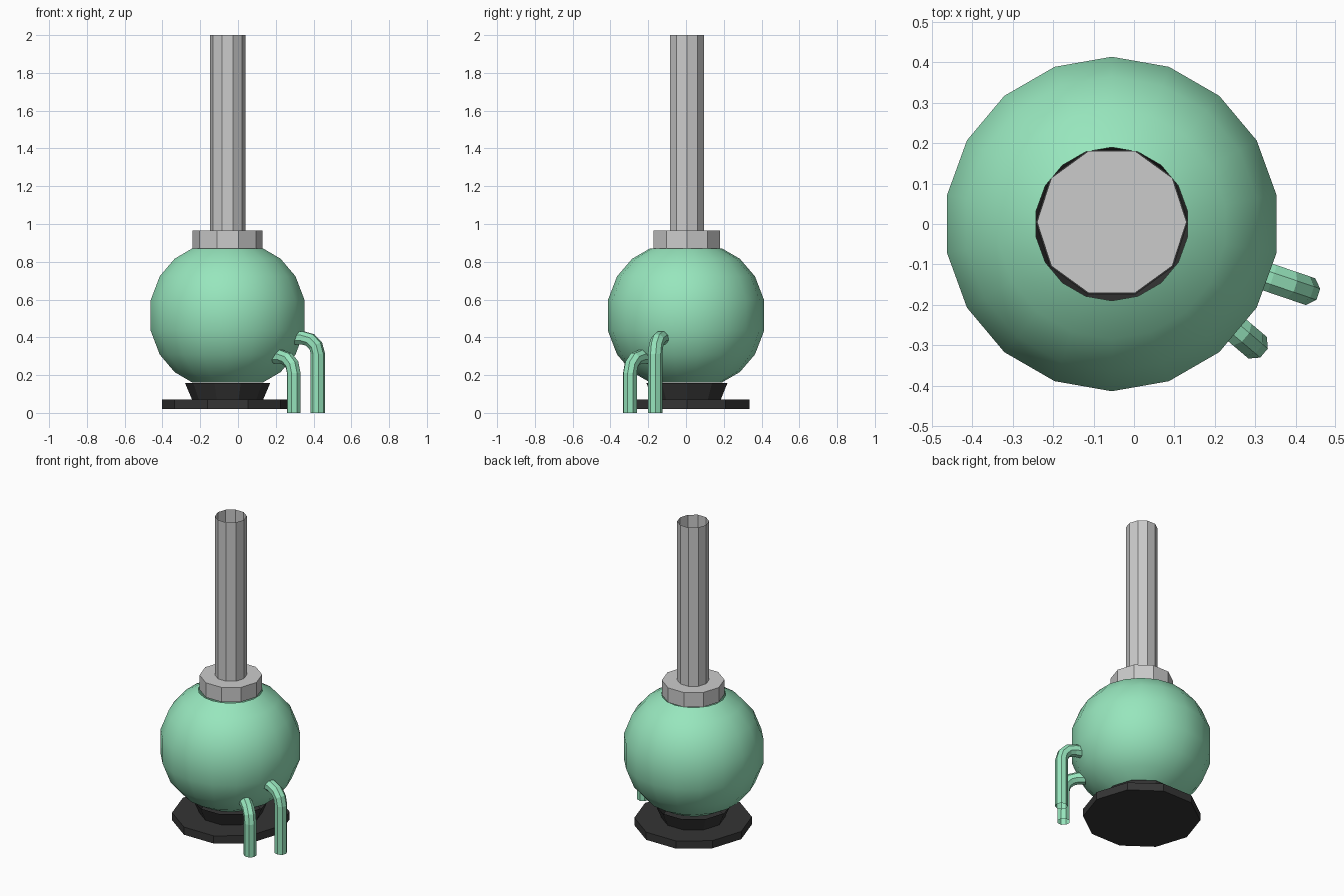
import bpy, bmesh, math
from mathutils import Vector

if "Cube" in bpy.data.objects:
    bpy.data.objects.remove(bpy.data.objects["Cube"])

CX = -0.055


def material(name, rgb):
    m = bpy.data.materials.new(name)
    m.diffuse_color = (*rgb, 1)
    m.use_nodes = True
    m.node_tree.nodes["Principled BSDF"].inputs["Base Color"].default_value = m.diffuse_color
    return m


GREEN = material("pale_green", (0.31, 0.79, 0.51))
DARK = material("dark_grey", (0.035, 0.035, 0.035))


def skin(name, rings, mat=None, smooth=None, cap_start=False, cap_end=False):
    """Bridge a series of equal-sized rings of points into one surface."""
    bm = bmesh.new()
    loops = [[bm.verts.new(p) for p in ring] for ring in rings]
    n = len(loops[0])
    for a, b in zip(loops, loops[1:]):
        for i in range(n):
            j = (i + 1) % n
            bm.faces.new((a[i], a[j], b[j], b[i]))
    if cap_start:
        bm.faces.new(loops[0][::-1])
    if cap_end:
        bm.faces.new(loops[-1])
    mesh = bpy.data.meshes.new(name)
    bm.to_mesh(mesh)
    bm.free()
    ob = bpy.data.objects.new(name, mesh)
    bpy.context.collection.objects.link(ob)
    if mat:
        mesh.materials.append(mat)
    if smooth:
        bpy.ops.object.select_all(action='DESELECT')
        ob.select_set(True)
        bpy.context.view_layer.objects.active = ob
        bpy.ops.object.shade_smooth_by_angle(angle=math.radians(smooth))
    return ob


def lathe(name, profile, sides, cy=0.005, start=0.0, **kw):
    """Revolve (radius, z) pairs about the vertical axis of the body."""
    angles = [math.radians(start) + math.tau * i / sides for i in range(sides)]
    rings = [[(CX + r * math.cos(a), cy + r * math.sin(a), z) for a in angles]
             for r, z in profile]
    return skin(name, rings, **kw)


def drain_pipe(name, angle, reach, height, bend=0.085, radius=0.038, sides=8):
    """Tube leaving the body radially, bending down to the ground."""
    a = math.radians(angle)
    out = Vector((math.cos(a), math.sin(a), 0))
    side = Vector((-math.sin(a), math.cos(a), 0))
    up = Vector((0, 0, 1))
    path = [(0.33, height, 0)]
    for k in range(4):
        t = math.radians(30 * k)
        path.append((reach - bend + bend * math.sin(t),
                     height - bend + bend * math.cos(t), t))
    path.append((reach, 0, math.pi / 2))
    rings = []
    for d, z, t in path:
        centre = Vector((CX, 0, z)) + out * d
        normal = out * math.sin(t) + up * math.cos(t)
        rings.append([centre + radius * (math.cos(p) * side + math.sin(p) * normal)
                      for p in (math.tau * (i + 0.5) / sides for i in range(sides))])
    # reversed rings keep the normals pointing outward
    return skin(name, [r[::-1] for r in reversed(rings)][::-1], mat=GREEN)


# Round vessel, open at both poles
half = [(0.414, 0.08), (0.365, 0.207), (0.285, 0.30), (0.19, 0.355)]
body = [(r, 0.516 - h) for r, h in reversed(half)] + [(r, 0.516 + h) for r, h in half]
lathe("vessel_body", body, 18, cy=0.0, start=90, mat=GREEN, smooth=50)

# Collar and open-topped chimney
lathe("collar", [(0.185, 0.87), (0.185, 0.965)], 10, cap_end=True)
lathe("chimney", [(0.094, 0.965), (0.094, 2.0)], 10)

# Foot: flat plate and flared cup under the vessel
lathe("foot_plate", [(0.347, 0.02), (0.347, 0.07)], 10, mat=DARK,
      cap_start=True, cap_end=True)
lathe("foot_cup", [(0.188, 0.07), (0.225, 0.157)], 10, mat=DARK)

# Two outlet pipes
drain_pipe("upper_outlet_pipe", -18.8, 0.505, 0.397)
drain_pipe("lower_outlet_pipe", -40.3, 0.459, 0.297)

# Consistent outward normals on the tubes
for ob in bpy.data.objects:
    if ob.name.endswith("outlet_pipe"):
        bm = bmesh.new()
        bm.from_mesh(ob.data)
        bmesh.ops.recalc_face_normals(bm, faces=bm.faces)
        bm.to_mesh(ob.data)
        bm.free()
